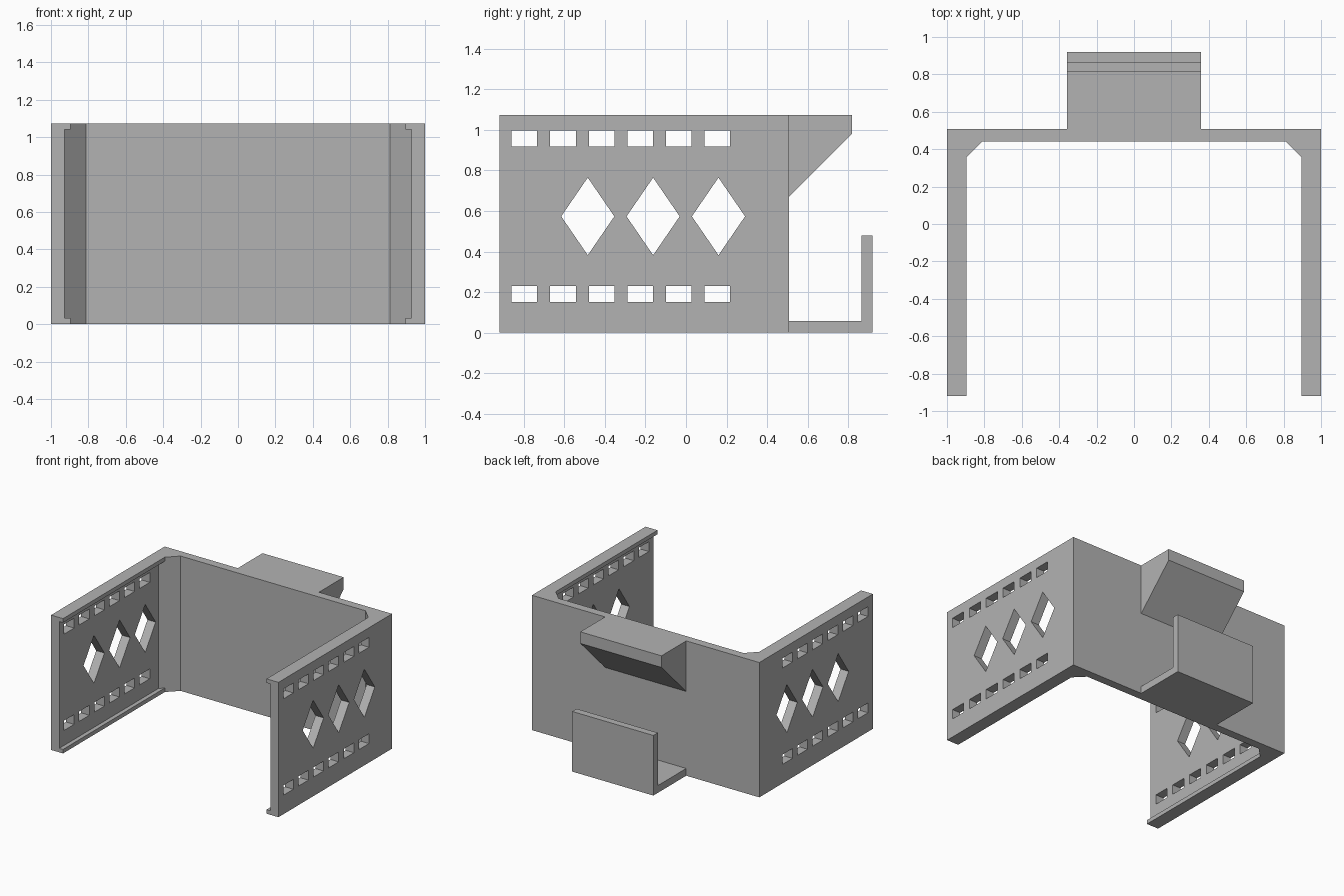
import bpy
import bmesh
from mathutils import Vector

cube = bpy.data.objects.get("Cube")
if cube:
    bpy.data.objects.remove(cube, do_unlink=True)

HEIGHT, WALL_BACK, HOOK_HALF = 1.072, 0.507, 0.357

grey = bpy.data.materials.new("plain grey")
grey.use_nodes = True
GREY = (0.45, 0.45, 0.45, 1)
grey.diffuse_color = GREY
grey.node_tree.nodes["Principled BSDF"].inputs["Base Color"].default_value = GREY


def prisms(name, outlines, axis, low, high):
    """Extrude flat outlines along z (points are x, y) or x (points are y, z)."""
    bm = bmesh.new()
    for pts in outlines:
        if axis == "z":
            verts = [bm.verts.new((a, b, low)) for a, b in pts]
            move = Vector((0, 0, high - low))
        else:
            verts = [bm.verts.new((low, a, b)) for a, b in pts]
            move = Vector((high - low, 0, 0))
        face = bm.faces.new(verts)
        made = bmesh.ops.extrude_face_region(bm, geom=[face], use_keep_orig=True)["geom"]
        top = [g for g in made if isinstance(g, bmesh.types.BMVert)]
        bmesh.ops.translate(bm, verts=top, vec=move)
    bmesh.ops.recalc_face_normals(bm, faces=bm.faces[:])
    mesh = bpy.data.meshes.new(name)
    bm.to_mesh(mesh)
    bm.free()
    mesh.materials.append(grey)
    obj = bpy.data.objects.new(name, mesh)
    bpy.context.collection.objects.link(obj)
    return obj


def cut(target, cutter):
    """Subtract the cutter and remove it."""
    mod = target.modifiers.new("cut", "BOOLEAN")
    mod.operation, mod.solver, mod.object = "DIFFERENCE", "EXACT", cutter
    cutter.hide_render = True
    bpy.context.view_layer.update()
    graph = bpy.context.evaluated_depsgraph_get()
    result = bpy.data.meshes.new_from_object(target.evaluated_get(graph))
    target.modifiers.clear()
    target.data = result
    bpy.data.objects.remove(cutter, do_unlink=True)


def mirrored(pts):
    return [(-x, y) for x, y in reversed(pts)]


# U-shaped bracket with chamfered inner corners
half = [(1, WALL_BACK), (1, -0.92), (0.895, -0.92), (0.895, 0.358), (0.813, 0.44)]
bracket = prisms("bracket_walls", [half + mirrored(half)], "z", 0, HEIGHT)

# Shallow recess inside each side wall, leaving thin rims above and below
recess = [(0.85, -1), (0.928, -1), (0.928, 0.325), (0.895, 0.358), (0.85, 0.3)]
cut(bracket, prisms("recess_cutter", [recess, mirrored(recess)], "z", 0.032, HEIGHT - 0.032))

# Rows of slots and a row of diamonds through both side walls
holes = []
for row in (0.19, 0.956):
    for i in range(6):
        y = -0.796 + 0.19 * i
        holes.append([(y + a * 0.063, row + b * 0.039)
                      for a, b in ((-1, -1), (1, -1), (1, 1), (-1, 1))])
for i in (-1, 0, 1):
    y = -0.162 + 0.322 * i
    holes.append([(y + a * 0.131, 0.573 + b * 0.191)
                  for a, b in ((-1, 0), (0, -1), (1, 0), (0, 1))])
cut(bracket, prisms("hole_cutter", holes, "x", -1.1, 1.1))

# Sloped block at the top of the back
prisms("upper_hook", [[(WALL_BACK, HEIGHT), (0.818, HEIGHT), (0.818, 0.98), (WALL_BACK, 0.67)]],
       "x", -HOOK_HALF, HOOK_HALF)

# L-shaped hook at the bottom of the back
prisms("lower_hook", [[(WALL_BACK, 0), (0.92, 0), (0.92, 0.478), (0.864, 0.478),
                       (0.864, 0.058), (WALL_BACK, 0.058)]],
       "x", -HOOK_HALF, HOOK_HALF)
